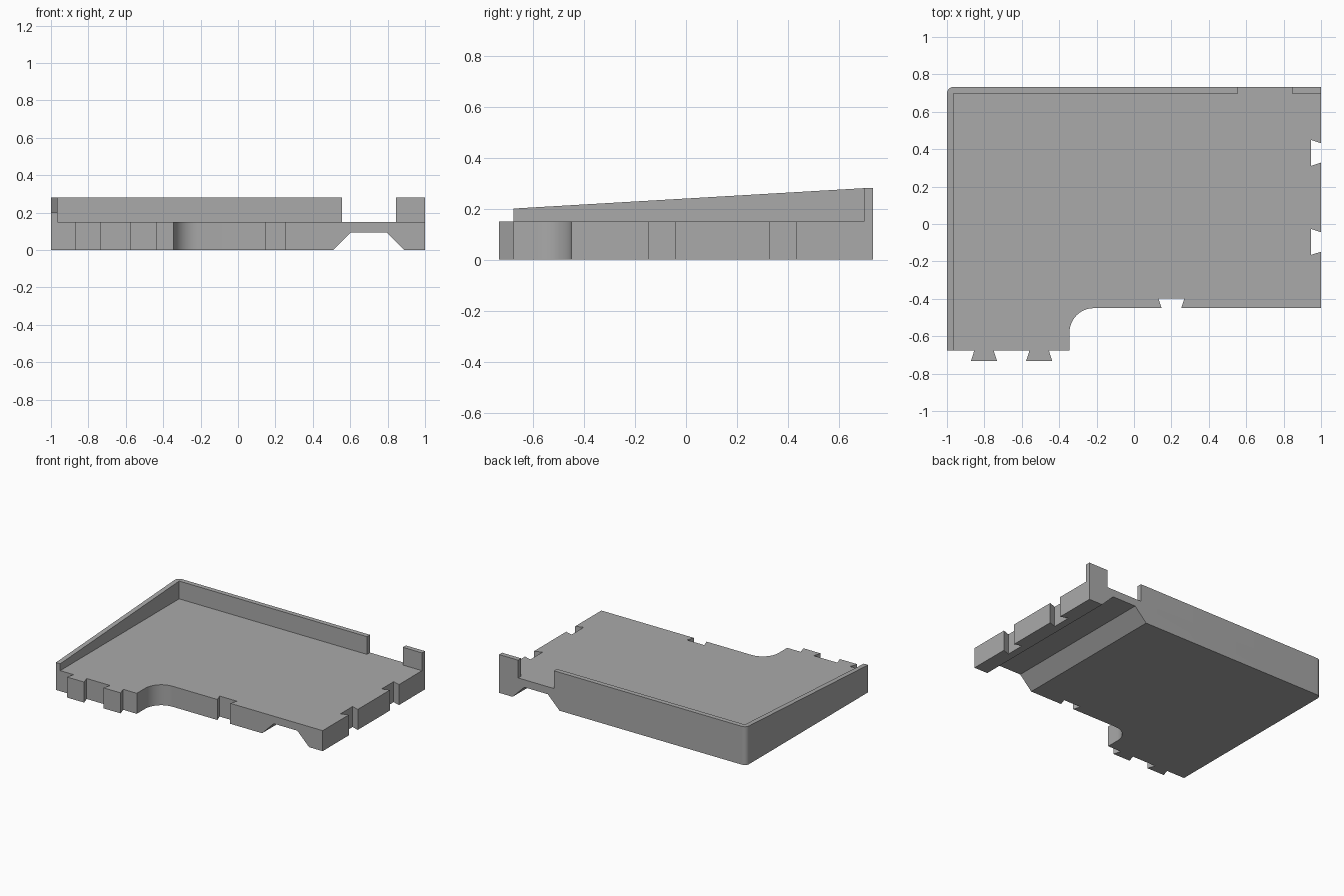
import bpy, bmesh
from math import sin, cos, radians
from mathutils import Vector

cube = bpy.data.objects.get("Cube")
if cube:
    bpy.data.objects.remove(cube, do_unlink=True)

grey = bpy.data.materials.new("plain grey")
grey.use_nodes = True
colour = (0.4, 0.4, 0.4, 1)
grey.diffuse_color = colour
grey.node_tree.nodes["Principled BSDF"].inputs["Base Color"].default_value = colour

FLOOR, TOP = 0.15, 0.28
FRONT, STEP, BACK = -0.677, -0.45, 0.733
WALL = 0.035


def prism(name, profile, offset):
    """Extrude a closed 3D profile along an offset."""
    bm = bmesh.new()
    face = bm.faces.new([bm.verts.new(p) for p in profile])
    new = bmesh.ops.extrude_face_region(bm, geom=[face])["geom"]
    bmesh.ops.translate(bm, vec=Vector(offset),
                        verts=[v for v in new if isinstance(v, bmesh.types.BMVert)])
    bmesh.ops.recalc_face_normals(bm, faces=bm.faces)
    mesh = bpy.data.meshes.new(name)
    bm.to_mesh(mesh)
    bm.free()
    mesh.materials.append(grey)
    obj = bpy.data.objects.new(name, mesh)
    bpy.context.collection.objects.link(obj)
    return obj


def plan(name, outline, bottom, top):
    return prism(name, [(x, y, bottom) for x, y in outline], (0, 0, top - bottom))


def arc(cx, cy, r, start, end, steps=12):
    angles = [radians(start + (end - start) * i / steps) for i in range(steps + 1)]
    return [(cx + r * cos(a), cy + r * sin(a)) for a in angles]


def dovetail(centre, edge, depth):
    """Dovetail outline as (along, across) pairs, in rising order."""
    return [(centre - 0.052, edge), (centre - 0.07, edge + depth),
            (centre + 0.07, edge + depth), (centre + 0.052, edge)]


def smooth(obj):
    bpy.ops.object.select_all(action="DESELECT")
    obj.select_set(True)
    bpy.context.view_layer.objects.active = obj
    bpy.ops.object.shade_smooth_by_angle(angle=radians(30))


# Floor outline: front tabs, hollow corner, sockets and rounded back corner
corner = arc(-1 + WALL, BACK - WALL, WALL, 90, 180)
outline = [(-1, FRONT)]
for x in (-0.802, -0.507):
    outline += dovetail(x, FRONT, -0.056)
outline.append((-0.345, FRONT))
outline += arc(-0.215, STEP - 0.13, 0.13, 180, 90)
outline += dovetail(0.2, STEP, 0.053)
outline.append((1, STEP))
for y in (-0.096, 0.38):
    outline += [(x, along) for along, x in dovetail(y, 1, -0.055)]
outline += [(1, BACK)] + corner
floor = plan("floor", outline, 0, FLOOR)

# Sloped-sided channel under the floor
channel = prism("channel_cutter",
                [(0.46, -1, -0.05), (0.605, -1, 0.095), (0.795, -1, 0.095), (0.94, -1, -0.05)],
                (0, 2, 0))
cut = floor.modifiers.new("channel", "BOOLEAN")
cut.operation = "DIFFERENCE"
cut.solver = "EXACT"
cut.object = channel
bpy.context.view_layer.objects.active = floor
bpy.ops.object.modifier_apply(modifier=cut.name)
bpy.data.objects.remove(channel, do_unlink=True)

# Back wall in two pieces with a gap above the channel
inner = BACK - WALL
back_wall = plan("back_wall", [(-1, inner), (0.555, inner), (0.555, BACK)] + corner[:-1],
                 FLOOR, TOP)
plan("back_wall_end", [(0.845, inner), (1, inner), (1, BACK), (0.845, BACK)], FLOOR, TOP)

# Side wall rising towards the back
prism("side_wall", [(-1, FRONT, FLOOR), (-1, inner, FLOOR), (-1, inner, TOP), (-1, FRONT, 0.2)],
      (WALL, 0, 0))

for part in (floor, back_wall):
    smooth(part)
